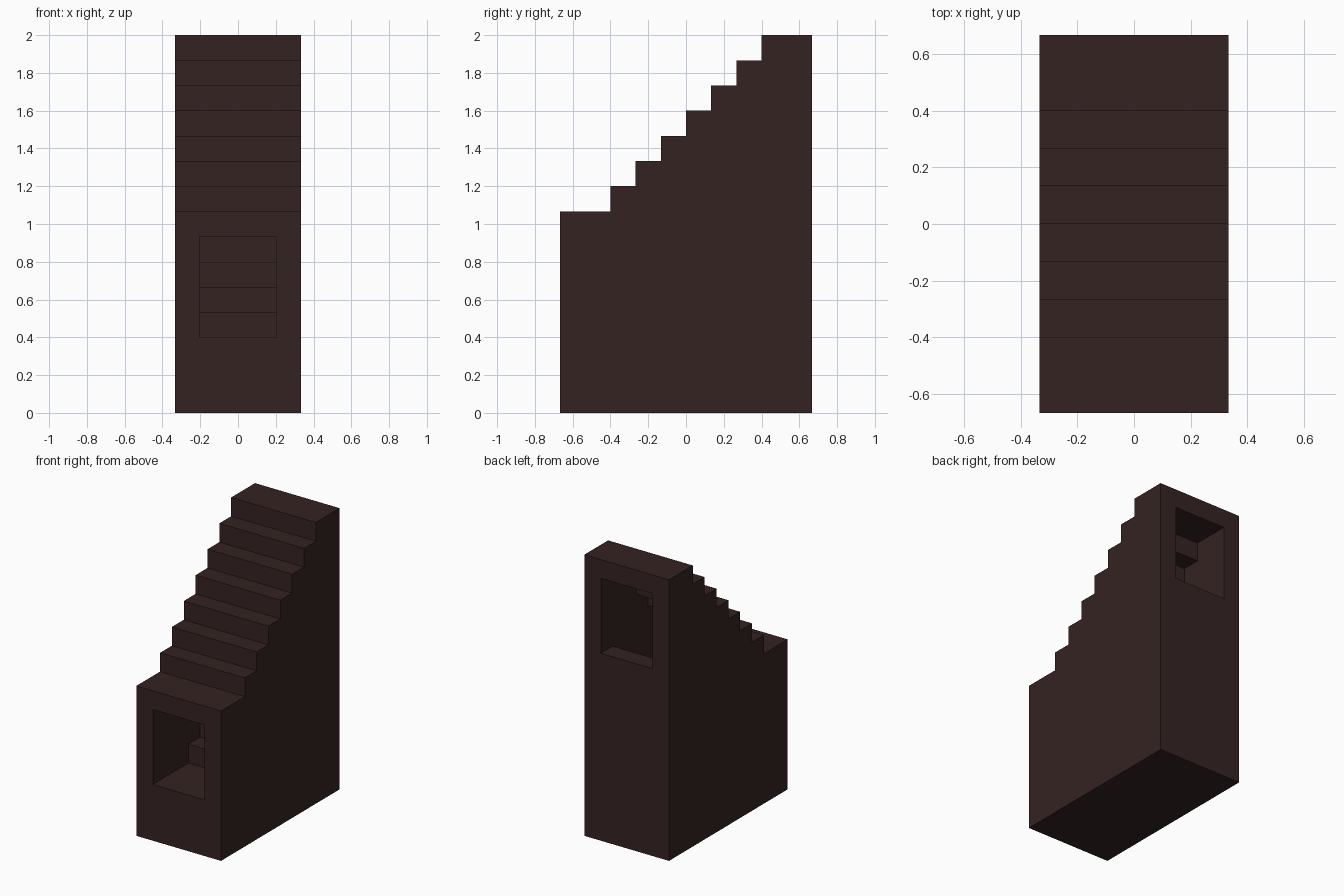
import bpy
import bmesh

cube = bpy.data.objects.get("Cube")
if cube:
    bpy.data.objects.remove(cube, do_unlink=True)

U = 2 / 15          # one step: rise and run are equal
RISERS = 7
HALF_LENGTH = 5     # in steps
HALF_WIDTH = 1 / 3
TUNNEL_HALF_WIDTH = 0.204


def stair_line(y_start, y_first, y_end, z_start):
    """Stepped line of (y, z) points, in steps, rising from front to back."""
    points = [(y_start, z_start)]
    for i in range(RISERS):
        points += [(y_first + i, z_start + i), (y_first + i, z_start + i + 1)]
    return points + [(y_end, z_start + RISERS)]


def extrude_profile(name, profile, half_width):
    """Solid made by extruding a (y, z) profile across x."""
    bm = bmesh.new()
    verts = [bm.verts.new((-half_width, y * U, z * U)) for y, z in profile]
    face = bm.faces.new(verts)
    result = bmesh.ops.extrude_face_region(bm, geom=[face])
    moved = [v for v in result["geom"] if isinstance(v, bmesh.types.BMVert)]
    bmesh.ops.translate(bm, verts=moved, vec=(2 * half_width, 0, 0))
    bmesh.ops.recalc_face_normals(bm, faces=bm.faces)
    mesh = bpy.data.meshes.new(name)
    bm.to_mesh(mesh)
    bm.free()
    obj = bpy.data.objects.new(name, mesh)
    bpy.context.collection.objects.link(obj)
    return obj


# Dark brown material
brown = bpy.data.materials.new("dark_brown")
brown.use_nodes = True
colour = (0.036, 0.0165, 0.0165, 1)
brown.diffuse_color = colour
brown.node_tree.nodes["Principled BSDF"].inputs["Base Color"].default_value = colour

# Block with a stepped roof
L = HALF_LENGTH
roof = stair_line(-L, -3, L, 8)
block = extrude_profile("stair_block", [(-L, 0)] + roof + [(L, 0)], HALF_WIDTH)
block.data.materials.append(brown)

# Tunnel with stepped floor and ceiling, open at front and back
E = L + 1
floor = stair_line(-E, -2, E, 3)
ceiling = stair_line(-E, -3, E, 7)
tunnel = extrude_profile("tunnel_cutter", floor + ceiling[::-1], TUNNEL_HALF_WIDTH)
tunnel.data.materials.append(brown)
tunnel.hide_render = True

# Cut the tunnel through the block
cut = block.modifiers.new("tunnel", "BOOLEAN")
cut.operation = "DIFFERENCE"
cut.solver = "EXACT"
cut.object = tunnel
bpy.context.view_layer.objects.active = block
block.select_set(True)
bpy.ops.object.modifier_apply(modifier=cut.name)
bpy.data.objects.remove(tunnel, do_unlink=True)
